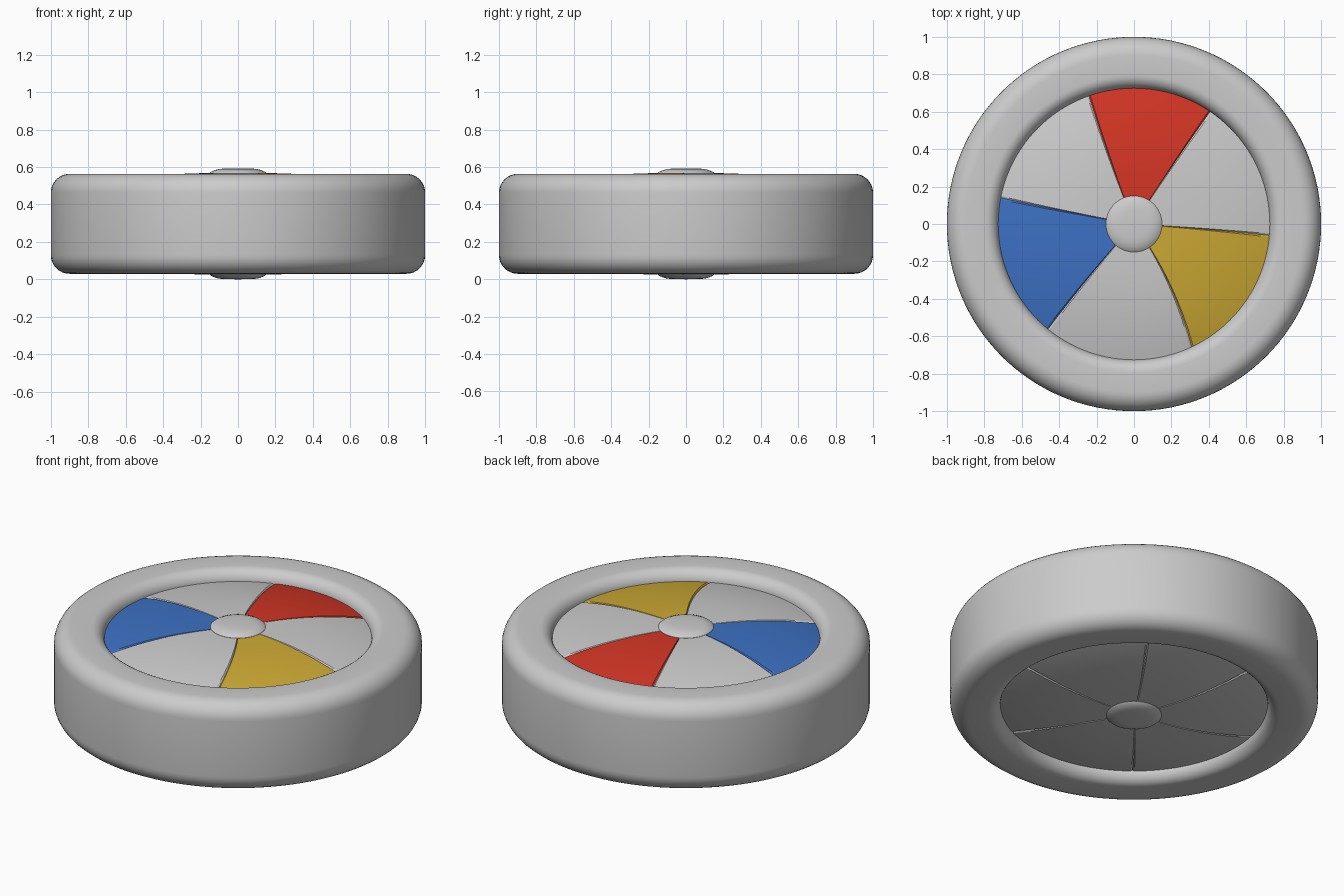
import bpy, bmesh, math

if "Cube" in bpy.data.objects:
    bpy.data.objects.remove(bpy.data.objects["Cube"])

MID = 0.2965      # height of the mid plane; the wheel mirrors about it
SEG = 128


def material(name, rgb):
    m = bpy.data.materials.new(name)
    m.diffuse_color = (*rgb, 1)
    m.use_nodes = True
    m.node_tree.nodes["Principled BSDF"].inputs["Base Color"].default_value = m.diffuse_color
    return m


grey = material("light grey", (0.6, 0.6, 0.6))
red = material("red", (0.65, 0.036, 0.018))
blue = material("blue", (0.046, 0.165, 0.55))
yellow = material("yellow", (0.61, 0.40, 0.034))


def finish(name, bm, mat, angle):
    bmesh.ops.remove_doubles(bm, verts=bm.verts[:], dist=1e-5)
    bmesh.ops.dissolve_degenerate(bm, edges=bm.edges[:], dist=1e-6)
    me = bpy.data.meshes.new(name)
    bm.to_mesh(me)
    bm.free()
    me.materials.append(mat)
    ob = bpy.data.objects.new(name, me)
    bpy.context.collection.objects.link(ob)
    bpy.ops.object.select_all(action='DESELECT')
    ob.select_set(True)
    bpy.context.view_layer.objects.active = ob
    bpy.ops.object.shade_smooth_by_angle(angle=math.radians(angle))
    return ob


def grid_faces(bm, rows):
    for a, b in zip(rows, rows[1:]):
        for i in range(len(a) - 1):
            bm.faces.new((a[i], b[i], b[i + 1], a[i + 1]))


def lathe(name, profile, mat, angle=40):
    """Spin an (r, z) profile, z measured from the mid plane."""
    bm = bmesh.new()
    rows = []
    for k in range(SEG + 1):
        t = 2 * math.pi * k / SEG
        rows.append([bm.verts.new((r * math.cos(t), r * math.sin(t), MID + z))
                     for r, z in profile])
    grid_faces(bm, rows)
    bmesh.ops.remove_doubles(bm, verts=bm.verts[:], dist=1e-5)
    bmesh.ops.recalc_face_normals(bm, faces=bm.faces[:])
    return finish(name, bm, mat, angle)


def arc(cx, cz, rx, rz, a0, a1, n=8):
    return [(cx + rx * math.cos(math.radians(a0 + (a1 - a0) * i / n)),
             cz + rz * math.sin(math.radians(a0 + (a1 - a0) * i / n)))
            for i in range(n + 1)]


# Outer ring: rounded outside shoulders and a softer inner lip
upper = arc(0.90, 0.167, 0.10, 0.10, 0, 90) + arc(0.795, 0.197, 0.07, 0.07, 90, 180)
upper.append((0.72, 0.16))
ring = upper + [(r, -z) for r, z in reversed(upper)]
lathe("outer_ring", ring + [ring[0]], grey)

# Hub caps, top and bottom
cap = [(0.15, 0.25), (0.15, 0.272), (0.142, 0.279), (0.12, 0.288),
       (0.10, 0.293), (0.07, 0.2955), (0.0, 0.2965)]
lathe("hub_top", cap, grey)
lathe("hub_bottom", [(r, -z) for r, z in cap], grey)

# Domed wedge panels: seam angles at the hub and at the rim, in degrees
SEAMS = [(-4, -4.8), (57, 55.9), (111, 109.4), (170, 168.9), (229, 230.7),
         (304, 295.1), (356, 355.2)]
R_IN, R_OUT, RINGS, COLS = 0.13, 0.727, 16, 20


def dome(s):
    return 0.271 - 0.068 * s ** 2.2


def panel(name, a, b, side, mat):
    bm = bmesh.new()
    # columns bunch at the seams, where the surface dips into a fine groove
    cols = [0, 0.012] + [0.012 + 0.976 * i / COLS for i in range(1, COLS + 1)] + [1]
    rows = []
    for i in range(RINGS + 1):
        s = i / RINGS
        r = R_IN + (R_OUT - R_IN) * s
        t0 = a[0] + (a[1] - a[0]) * s
        t1 = b[0] + (b[1] - b[0]) * s
        row = []
        for u in cols:
            t = math.radians(t0 + (t1 - t0) * u)
            z = dome(s) - (0.006 if u in (0, 1) else 0)
            row.append(bm.verts.new((r * math.cos(t), r * math.sin(t), MID + side * z)))
        rows.append(row)
    grid_faces(bm, rows)
    if side < 0:
        bmesh.ops.reverse_faces(bm, faces=bm.faces[:])
    return finish(name, bm, mat, 25)


colours = [grey, red, grey, blue, grey, yellow]
for i, mat in enumerate(colours):
    panel(f"top_panel_{i + 1}", SEAMS[i], SEAMS[i + 1], 1, mat)
    panel(f"bottom_panel_{i + 1}", SEAMS[i], SEAMS[i + 1], -1, grey)
